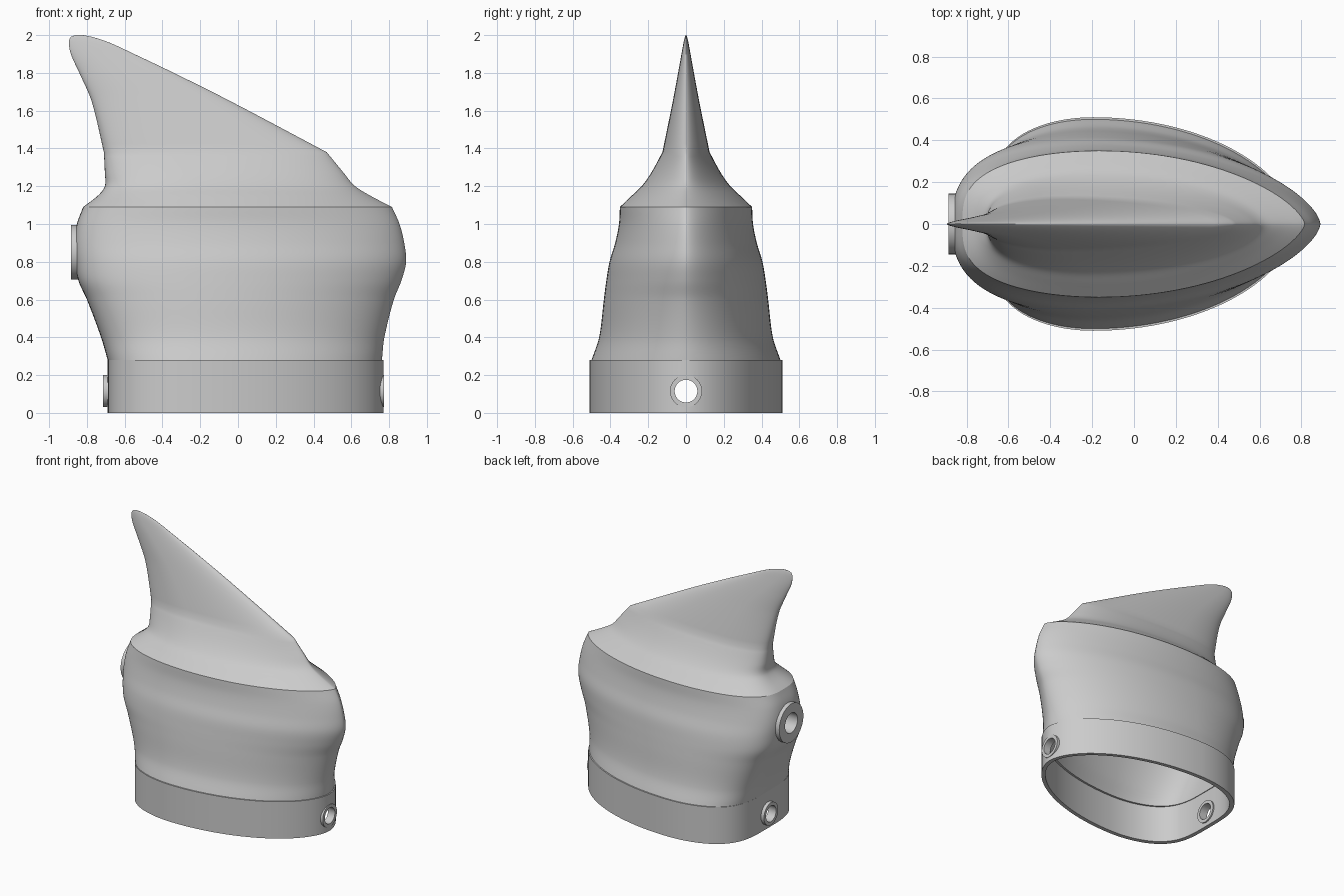
import bpy, bmesh, math
from mathutils import Vector, Matrix

if "Cube" in bpy.data.objects:
    bpy.data.objects.remove(bpy.data.objects["Cube"], do_unlink=True)

SIDES = 128
WALL = 0.03

grey = bpy.data.materials.new("plain grey")
grey.use_nodes = True
colour = (0.6, 0.6, 0.6, 1)
grey.diffuse_color = colour
grey.node_tree.nodes["Principled BSDF"].inputs["Base Color"].default_value = colour

# Each section: rows of (height, rear x, front x, half width),
# then (widest point, rear roundness, front roundness) at its start and end
BAND = ([(0, -.69, .77, .51), (.28, -.69, .77, .51)],
        (.34, .55, 1.1), (.34, .55, 1.1))
BODY = ([(.28, -.69, .762, .5), (.4, -.725, .775, .46), (.6, -.8, .825, .435),
         (.7, -.845, .865, .422), (.8, -.862, .89, .405), (.9, -.867, .88, .375),
         (1, -.853, .855, .355), (1.09, -.82, .815, .35)],
        (.34, .55, 1.1), (.4, .65, 1.35))
SHOULDER = ([(1.09, -.82, .815, .35), (1.15, -.742, .7, .287), (1.2, -.705, .62, .235),
             (1.27, -.705, .56, .185), (1.38, -.71, .47, .125)],
            (.4, .65, 1.35), (.32, .75, 1.2))
FIN = ([(1.38, -.71, .47, .125), (1.65, -.775, -.04, .07), (1.8, -.84, -.34, .042),
        (1.9, -.885, -.55, .024), (1.96, -.895, -.68, .013), (1.99, -.885, -.77, .006),
        (2, -.86, -.82, .002)],
       (.32, .75, 1.2), (.4, 1.2, 1.1))


def lerp(a, b, t):
    return [p + (q - p) * t for p, q in zip(a, b)]


def smooth_rows(rows, steps):
    """Hermite interpolation of the rows over height."""
    def slope(i):
        a, b = rows[max(i - 1, 0)], rows[min(i + 1, len(rows) - 1)]
        return [(q - p) / (b[0] - a[0]) for p, q in zip(a, b)]
    result = [rows[0]]
    for i in range(len(rows) - 1):
        a, b = rows[i], rows[i + 1]
        h, ma, mb = b[0] - a[0], slope(i), slope(i + 1)
        for k in range(1, steps + 1):
            t = k / steps
            s = t * t * (3 - 2 * t)
            result.append([p + (q - p) * s + h * t * (1 - t) * ((1 - t) * m - t * n)
                           for p, q, m, n in zip(a, b, ma, mb)])
            result[-1][0] = a[0] + h * t
    return result


def teardrop(row, shape, inset):
    """Closed teardrop outline, rounded at the rear and narrow at the front."""
    z, rear, front, width = row
    rear, front, width = rear + inset, front - inset, width - inset
    widest, rear_power, front_power = shape
    middle = rear + (front - rear) * widest
    points = []
    for i in range(SIDES):
        angle = math.tau * i / SIDES
        c, s = math.cos(angle), math.sin(angle)
        reach, power = (front - middle, front_power) if c > 0 else (middle - rear, rear_power)
        y = math.copysign(width * abs(s) ** power, s)
        points.append((middle + reach * c, y, z))
    return points


def outlines(section, steps, inset=0):
    rows, start, end = section
    low, high = rows[0][0], rows[-1][0]
    return [teardrop(r, lerp(start, end, (r[0] - low) / (high - low)), inset)
            for r in smooth_rows(rows, steps)]


def finish(name, bm):
    bmesh.ops.recalc_face_normals(bm, faces=bm.faces)
    mesh = bpy.data.meshes.new(name)
    bm.to_mesh(mesh)
    bm.free()
    obj = bpy.data.objects.new(name, mesh)
    bpy.context.collection.objects.link(obj)
    mesh.materials.append(grey)
    return obj


def loft(name, rings):
    """Skin a chain of outlines and cap both ends."""
    bm = bmesh.new()
    loops = [[bm.verts.new(p) for p in ring] for ring in rings]
    for a, b in zip(loops, loops[1:]):
        for i in range(SIDES):
            j = (i + 1) % SIDES
            bm.faces.new((a[i], a[j], b[j], b[i]))
    bm.faces.new(loops[0])
    bm.faces.new(loops[-1])
    return finish(name, bm)


def smooth(obj):
    bpy.ops.object.select_all(action='DESELECT')
    obj.select_set(True)
    bpy.context.view_layer.objects.active = obj
    bpy.ops.object.shade_smooth_by_angle(angle=math.radians(28))


def rod(name, x_from, x_to, z, radius):
    """Solid cylinder along x, used for drilling."""
    bm = bmesh.new()
    place = Matrix.Translation(((x_from + x_to) / 2, 0, z)) @ Matrix.Rotation(math.pi / 2, 4, 'Y')
    bmesh.ops.create_cone(bm, cap_ends=True, segments=48, radius1=radius, radius2=radius,
                          depth=x_to - x_from, matrix=place)
    return finish(name, bm)


def collar(name, x_from, x_to, z, outer, inner):
    """Hollow ring along x."""
    bm = bmesh.new()
    corners = [(x_from, outer), (x_to, outer), (x_to, inner), (x_from, inner)]
    verts = [bm.verts.new((x, 0, z + r)) for x, r in corners]
    edges = [bm.edges.new((verts[i], verts[(i + 1) % 4])) for i in range(4)]
    bmesh.ops.spin(bm, geom=verts + edges, cent=(0, 0, z), axis=(1, 0, 0),
                   angle=math.tau, steps=48, use_merge=True)
    bmesh.ops.remove_doubles(bm, verts=bm.verts, dist=1e-5)
    smooth(finish(name, bm))


# Hollow shell: up the inside, round the lower rim and up the outside
outer = outlines(BAND, 1) + outlines(BODY, 6) + outlines(SHOULDER, 5)[1:] + outlines(FIN, 6)[1:]
inner = outlines(BAND, 1, WALL) + outlines(BODY, 4, WALL + .005) \
    + outlines(SHOULDER, 4, WALL + .005)[1:]
shell = loft("finned_shell", inner[::-1] + outer)

# Drill the fittings: (name, x range, height, outer radius, hole radius)
FITTINGS = [("rear_lower_collar", -.715, -.65, .115, .085, .06),
            ("front_lower_collar", .715, .772, .115, .085, .06),
            ("rear_upper_collar", -.885, -.79, .85, .145, .075)]
for name, x_from, x_to, z, radius, hole in FITTINGS:
    drill = rod("drill", x_from - .1, x_to + .1, z, hole + .005)
    drill.hide_render = True
    cut = shell.modifiers.new("hole", 'BOOLEAN')
    cut.operation = 'DIFFERENCE'
    cut.solver = 'EXACT'
    cut.object = drill
    bpy.context.view_layer.objects.active = shell
    bpy.ops.object.modifier_apply(modifier=cut.name)
    bpy.data.objects.remove(drill, do_unlink=True)
    collar(name, x_from, x_to, z, radius, hole)

smooth(shell)
